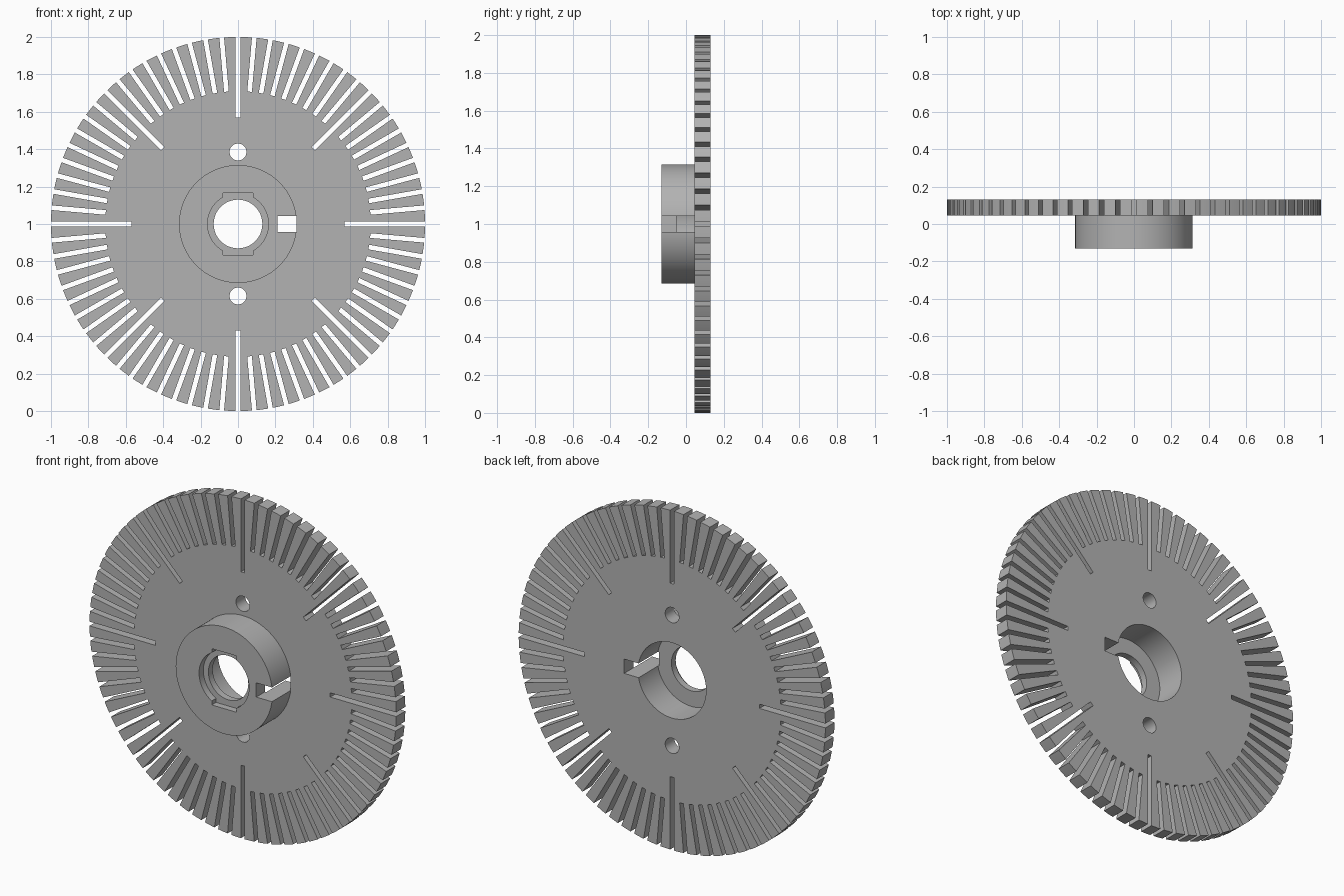
import bpy, bmesh, math
from mathutils import Matrix, Vector

if "Cube" in bpy.data.objects:
    bpy.data.objects.remove(bpy.data.objects["Cube"])

# Layer depths along y, and the wheel axis height
FRONT, RECESS, LIP, JOINT, BACK = -0.13, -0.09, -0.05, 0.045, 0.13
AXIS = 1.0
OVER = 0.05

steel = bpy.data.materials.new("steel grey")
steel.use_nodes = True
GREY = (0.45, 0.45, 0.45, 1)
steel.diffuse_color = GREY
steel.node_tree.nodes["Principled BSDF"].inputs["Base Color"].default_value = GREY


def make_object(name, bm):
    mesh = bpy.data.meshes.new(name)
    bmesh.ops.recalc_face_normals(bm, faces=bm.faces)
    bm.to_mesh(mesh)
    bm.free()
    mesh.materials.append(steel)
    obj = bpy.data.objects.new(name, mesh)
    bpy.context.collection.objects.link(obj)
    return obj


def add_box(bm, lo, hi, turn=0):
    """Box between two corners, relative to the axis, turned about it."""
    lo, hi = Vector(lo), Vector(hi)
    matrix = (Matrix.Translation((0, 0, AXIS)) @ Matrix.Rotation(turn, 4, "Y")
              @ Matrix.Translation((lo + hi) / 2) @ Matrix.Diagonal((*(hi - lo), 1)))
    bmesh.ops.create_cube(bm, size=1, matrix=matrix)


def box(name, lo, hi):
    bm = bmesh.new()
    add_box(bm, lo, hi)
    return make_object(name, bm)


def cylinder(name, radius, y0, y1, segments=128, rise=0):
    """Cylinder along y, raised from the axis by rise."""
    bm = bmesh.new()
    matrix = (Matrix.Translation((0, (y0 + y1) / 2, AXIS + rise))
              @ Matrix.Rotation(math.pi / 2, 4, "X"))
    bmesh.ops.create_cone(bm, cap_ends=True, segments=segments, radius1=radius,
                          radius2=radius, depth=y1 - y0, matrix=matrix)
    return make_object(name, bm)


def cut(target, *cutters):
    """Subtract each cutter, then shade the result."""
    bpy.context.view_layer.objects.active = target
    for cutter in cutters:
        mod = target.modifiers.new("cut", "BOOLEAN")
        mod.operation, mod.solver, mod.object = "DIFFERENCE", "EXACT", cutter
        bpy.ops.object.modifier_apply(modifier=mod.name)
        bpy.data.objects.remove(cutter)
    bpy.ops.object.select_all(action="DESELECT")
    target.select_set(True)
    bpy.ops.object.shade_smooth_by_angle(angle=math.radians(30))


# Radial slots every five degrees, longer at each eighth of a turn
COUNT = 72
bm = bmesh.new()
for i in range(COUNT):
    inner = 0.57 if i % 9 == 0 else 0.71
    add_box(bm, (inner, JOINT - OVER, -0.0125), (1 + OVER, BACK + OVER, 0.0125),
            math.tau * i / COUNT)
slots = make_object("slot_cutter", bm)

# Slotted disc with bore, two bolt holes and the side notch
disc = cylinder("slotted_disc", 1.0, JOINT, BACK, 288)
cut(disc, slots,
    cylinder("bore_cutter", 0.222, JOINT - OVER, BACK + OVER),
    *[cylinder("bolt_hole_cutter", 0.045, JOINT - OVER, BACK + OVER, 48, s * 0.385)
      for s in (-1, 1)],
    box("notch_cutter", (0.15, JOINT - OVER, -0.042), (0.312, BACK + OVER, 0.042)))

# Hub with keyed front recess, inner lip, wide rear bore and side notch
hub = cylinder("hub", 0.315, FRONT, JOINT)
cut(hub,
    cylinder("rear_bore_cutter", 0.222, LIP, JOINT + OVER),
    cylinder("lip_hole_cutter", 0.13, FRONT - OVER, JOINT + OVER),
    cylinder("recess_cutter", 0.163, FRONT - OVER, RECESS),
    box("key_cutter", (-0.08, FRONT - OVER, -0.166), (0.08, RECESS, 0.166)),
    box("notch_cutter", (0.21, FRONT - OVER, -0.042), (0.4, JOINT + OVER, 0.042)))
